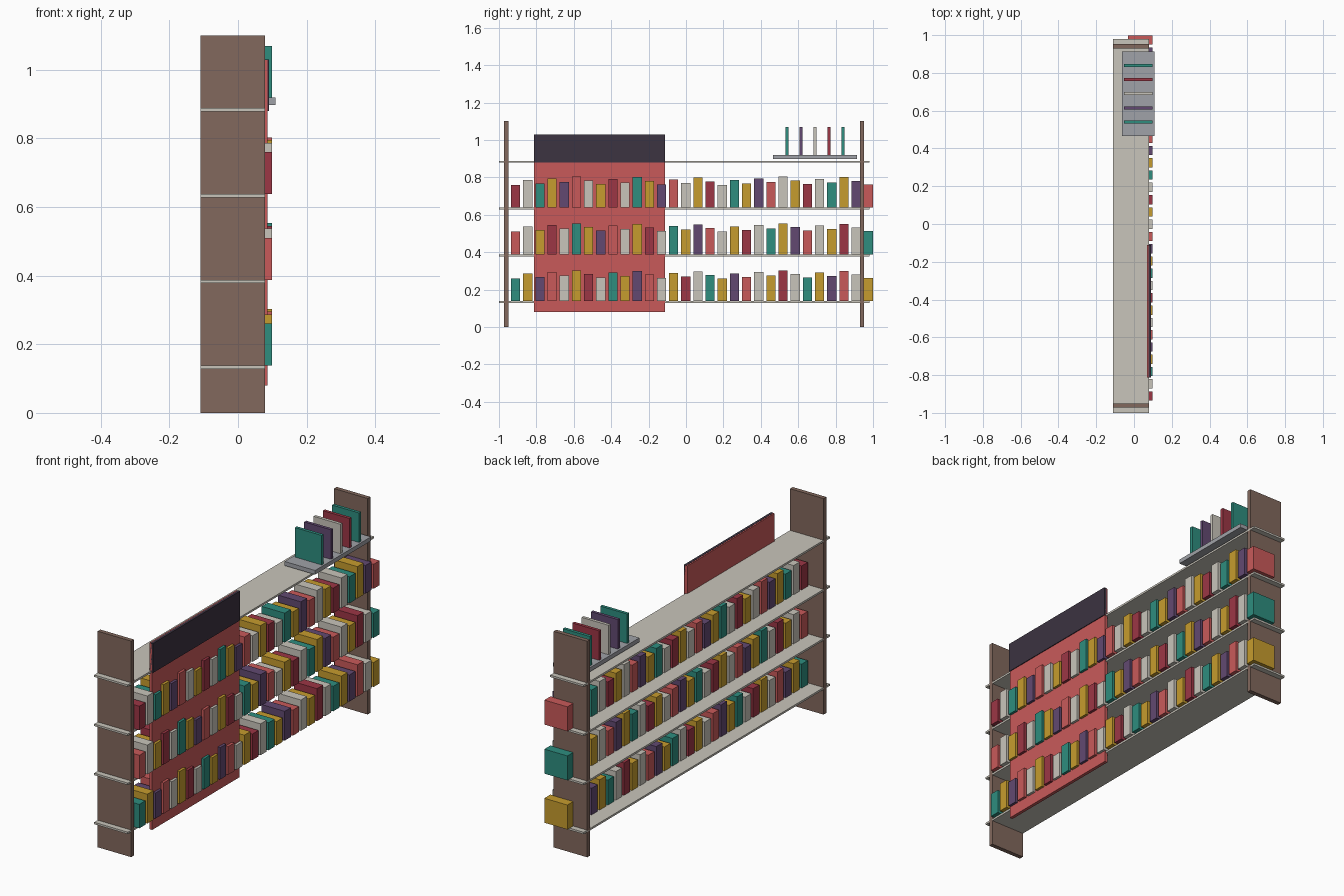
import bpy

if "Cube" in bpy.data.objects:
    bpy.data.objects.remove(bpy.data.objects["Cube"])


def material(name, rgb):
    """Flat colour given as sRGB 0-255, stored as linear."""
    m = bpy.data.materials.new(name)
    lin = [((c / 255 + 0.055) / 1.055) ** 2.4 for c in rgb]
    m.diffuse_color = (*lin, 1)
    m.use_nodes = True
    m.node_tree.nodes["Principled BSDF"].inputs["Base Color"].default_value = m.diffuse_color
    return m


brown = material("brown wood", (130, 104, 93))
cream = material("cream", (201, 197, 187))
coral = material("coral red", (201, 90, 90))
crimson = material("crimson", (156, 54, 69))
teal = material("teal", (46, 141, 127))
gold = material("gold", (198, 156, 46))
purple = material("purple", (98, 73, 113))
dark = material("dark plum", (60, 51, 65))
grey = material("tray grey", (160, 162, 168))


def box(name, x, y, z, mat):
    """Box from (min, max) ranges on each axis."""
    corners = [(a, b, c) for a in x for b in y for c in z]
    faces = [(0, 1, 3, 2), (4, 6, 7, 5), (0, 4, 5, 1),
             (2, 3, 7, 6), (0, 2, 6, 4), (1, 5, 7, 3)]
    me = bpy.data.meshes.new(name)
    me.from_pydata(corners, [], faces)
    me.materials.append(mat)
    ob = bpy.data.objects.new(name, me)
    bpy.context.collection.objects.link(ob)
    return ob


def span(centre, size):
    return (centre - size / 2, centre + size / 2)


DEPTH = (-0.11, 0.079)

# End panels
for side in (-1, 1):
    box("end_panel", DEPTH, span(-0.01 + side * 0.951, 0.022), (0, 1.1), brown)

# Shelf boards
shelf_tops = [0.138 + 0.25 * i for i in range(4)]
for top in shelf_tops:
    box("shelf", DEPTH, (-1.0, 0.98), (top - 0.01, top), cream)

# Rows of books, colours and heights repeating in a fixed rhythm
book_colours = [crimson, cream, teal, gold, purple, coral, cream, gold]
for top, offset in zip(shelf_tops, (2, 5, 0)):
    for i in range(30):
        height = 0.122 + 0.0027 * (i * 10 % 17)
        box("book", (-0.031, 0.099), span(-0.911 + 0.065 * i, 0.049),
            (top, top + height), book_colours[(i + offset) % 8])

# Hanging sign board with a dark header
box("sign_board", (0.07, 0.086), (-0.813, -0.112), (0.08, 1.029), coral)
box("sign_header", (0.077, 0.09), (-0.813, -0.112), (0.88, 1.03), dark)

# Display tray with upright books
box("display_tray", (-0.063, 0.109), (0.465, 0.914), (0.898, 0.919), grey)
for i, mat in enumerate((teal, purple, cream, crimson, teal)):
    box("display_book", (-0.052, 0.099), span(0.54 + 0.075 * i, 0.016),
        (0.919, 1.069), mat)
